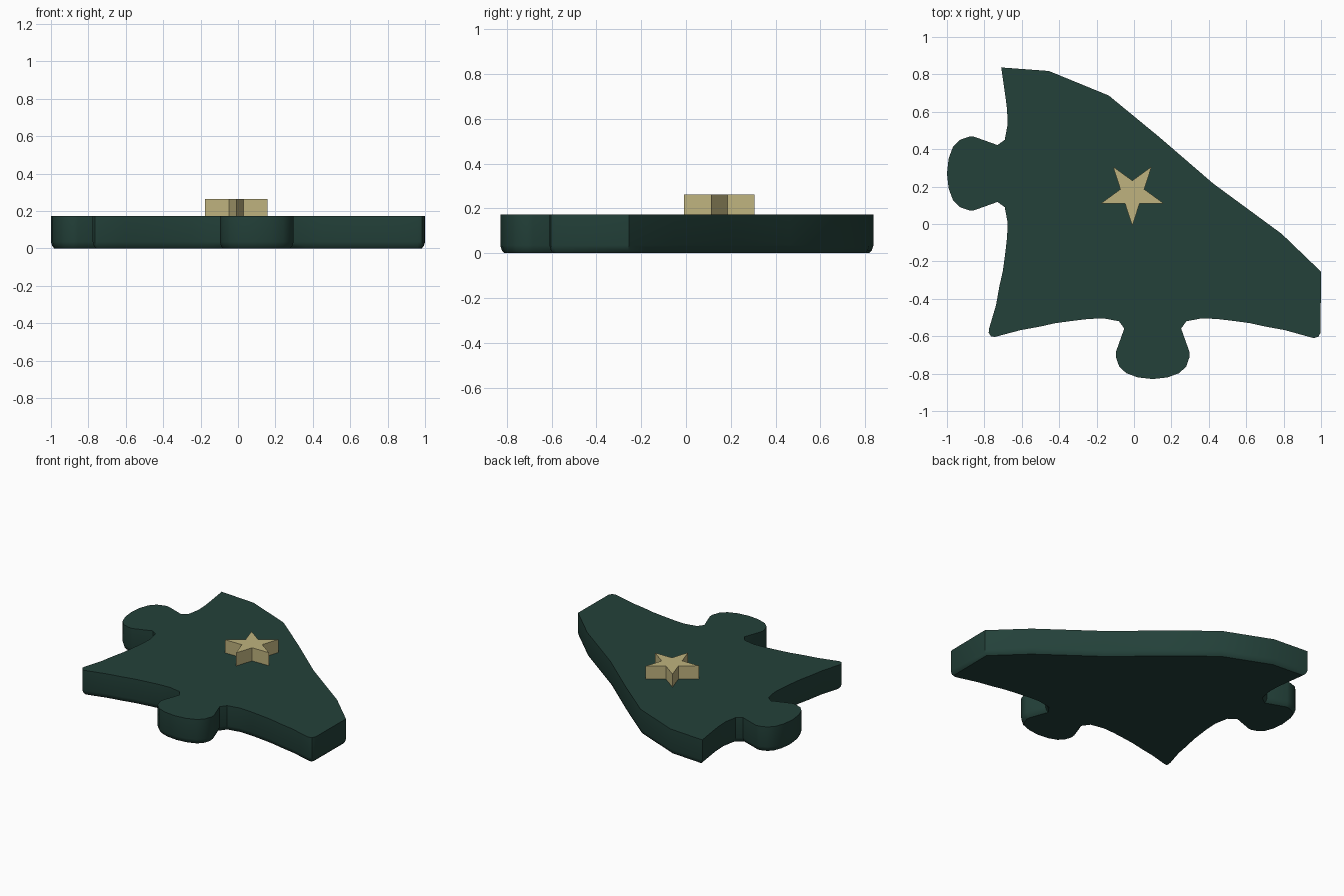
import bpy, bmesh, math
from mathutils import Vector

if "Cube" in bpy.data.objects:
    bpy.data.objects.remove(bpy.data.objects["Cube"])


def material(name, rgb):
    m = bpy.data.materials.new(name)
    m.diffuse_color = (*rgb, 1.0)
    m.use_nodes = True
    m.node_tree.nodes["Principled BSDF"].inputs["Base Color"].default_value = m.diffuse_color
    return m


def inset(points, d):
    """Move a clockwise outline inward by d with mitred corners."""
    out = []
    for i, p in enumerate(points):
        a = (p - points[i - 1]).normalized()
        b = (points[(i + 1) % len(points)] - p).normalized()
        na, nb = Vector((a.y, -a.x)), Vector((b.y, -b.x))
        out.append(p + (na + nb) * (d / max(0.5, 1 + na.dot(nb))))
    return out


def prism(name, outline, levels, mat, angle):
    """Skin a clockwise outline through (z, inset) levels and cap both ends."""
    bm = bmesh.new()
    rings = [[bm.verts.new((p.x, p.y, z)) for p in inset(outline, d)]
             for z, d in levels]
    n = len(outline)
    for lo, hi in zip(rings, rings[1:]):
        for i in range(n):
            j = (i + 1) % n
            bm.faces.new((lo[i], hi[i], hi[j], lo[j]))
    bm.faces.new(rings[0])
    bm.faces.new(rings[-1][::-1])
    bmesh.ops.recalc_face_normals(bm, faces=bm.faces)
    mesh = bpy.data.meshes.new(name)
    bm.to_mesh(mesh)
    bm.free()
    obj = bpy.data.objects.new(name, mesh)
    bpy.context.collection.objects.link(obj)
    mesh.materials.append(mat)
    if angle:
        bpy.ops.object.select_all(action='DESELECT')
        obj.select_set(True)
        bpy.context.view_layer.objects.active = obj
        bpy.ops.object.shade_smooth_by_angle(angle=math.radians(angle))
    return obj


green = material("dark green", (0.017, 0.053, 0.042))
gold = material("pale gold", (0.52, 0.45, 0.21))

# Half of one interlocking edge: (distance in from tab tip, distance along edge)
tab = [(0.309, 0.18), (0.27, 0.152), (0.144, 0.197), (0.118, 0.197),
       (0.067, 0.179), (0.032, 0.142), (0.009, 0.08)]
curve = [(0.262, 0.705), (0.281, 0.60), (0.299, 0.52), (0.313, 0.415),
         (0.321, 0.345), (0.325, 0.265)]
half = curve + tab
edge = half + [(0, 0)] + [(u, -v) for u, v in reversed(half)]

# Clockwise plate outline: bowed back edge, right corner, bottom edge, left edge
outer = [(-0.71, 0.837), (-0.455, 0.818), (-0.135, 0.687), (0.135, 0.465),
         (0.425, 0.215), (0.79, -0.053), (1.0, -0.255),
         (0.997, -0.582), (0.985, -0.603), (0.96, -0.61)]
bottom = [(0.1 + v, -0.829 + u) for u, v in edge]
corner = [(-0.745, -0.604), (-0.765, -0.60), (-0.777, -0.582), (-0.775, -0.56)]
left = [(-1 + u, 0.27 + v) for u, v in reversed(edge) if v < 0.4]
left += [(-0.688, 0.685)]
outline = [Vector(p) for p in outer + bottom + corner + left]

# Plate with softened lower rim
prism("puzzle_plate", outline,
      [(0, 0.018), (0.012, 0.007), (0.035, 0), (0.173, 0)], green, 40)

# Raised five-pointed star
star = []
for i in range(10):
    a = math.radians(-90 - 36 * i)
    r = 0.175 if i % 2 == 0 else 0.067
    star.append(Vector((-0.009 + r * math.cos(a), 0.165 + r * math.sin(a))))
prism("star", star, [(0.16, 0), (0.263, 0)], gold, 0)
